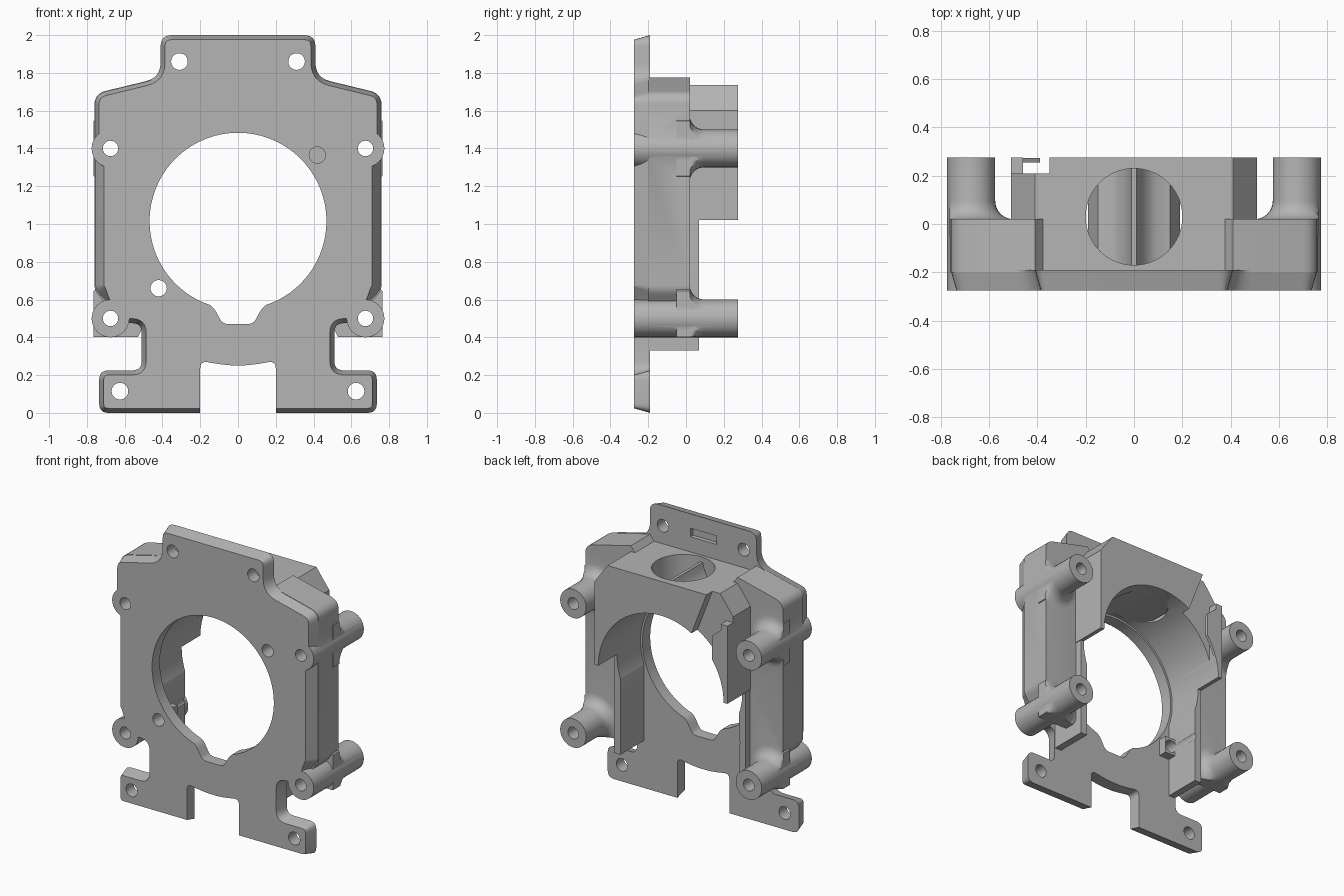
import bpy, bmesh, math
from mathutils import Vector

cube = bpy.data.objects.get("Cube")
if cube:
    bpy.data.objects.remove(cube, do_unlink=True)

grey = bpy.data.materials.new("light_grey")
grey.use_nodes = True
grey.diffuse_color = (0.46, 0.46, 0.46, 1)
grey.node_tree.nodes["Principled BSDF"].inputs["Base Color"].default_value = grey.diffuse_color

FRONT, BACK, REAR = -0.275, -0.19, 0.275
CENTRE = (0, 1.015)


def loft(name, rings):
    """Closed solid through matching rings of points."""
    bm = bmesh.new()
    loops = [[bm.verts.new(p) for p in ring] for ring in rings]
    n = len(loops[0])
    for a, b in zip(loops, loops[1:]):
        for i in range(n):
            j = (i + 1) % n
            bm.faces.new((a[i], a[j], b[j], b[i]))
    bm.faces.new(loops[0])
    bm.faces.new(loops[-1])
    bmesh.ops.recalc_face_normals(bm, faces=bm.faces)
    mesh = bpy.data.meshes.new(name)
    bm.to_mesh(mesh)
    bm.free()
    mesh.materials.append(grey)
    ob = bpy.data.objects.new(name, mesh)
    bpy.context.collection.objects.link(ob)
    return ob


def prism(name, pts, y0, y1):
    return loft(name, [[(x, y, z) for x, z in pts] for y in (y0, y1)])


def circle(c, r, n=32):
    return [(c[0] + r * math.cos(math.tau * i / n),
             c[1] + r * math.sin(math.tau * i / n)) for i in range(n)]


def rod(name, c, r, y0, y1, n=32):
    return prism(name, circle(c, r, n), y0, y1)


def box(name, x0, x1, y0, y1, z0, z1):
    return prism(name, [(x0, z0), (x1, z0), (x1, z1), (x0, z1)], y0, y1)


def flip(pts, s):
    return [(s * p[0], *p[1:]) for p in pts]


def symmetric(half):
    return half + flip(half, -1)[::-1]


def rounded(pts, steps=6):
    """Round each (x, z, radius) corner."""
    out = []
    for i, (x, z, r) in enumerate(pts):
        p = Vector((x, z))
        if r == 0:
            out.append((x, z))
            continue
        a = p + (Vector(pts[i - 1][:2]) - p).normalized() * r
        b = p + (Vector(pts[(i + 1) % len(pts)][:2]) - p).normalized() * r
        for k in range(steps + 1):
            t = k / steps
            q = a * (1 - t) ** 2 + p * 2 * t * (1 - t) + b * t * t
            out.append((q.x, q.y))
    return out


def inset(pts, amount):
    """Move a counter-clockwise outline inward; amount depends on the point."""
    out = []
    for i, q in enumerate(pts):
        p = Vector(q)
        d1 = (p - Vector(pts[i - 1])).normalized()
        d2 = (Vector(pts[(i + 1) % len(pts)]) - p).normalized()
        n1, n2 = Vector((-d1.y, d1.x)), Vector((-d2.y, d2.x))
        m = (n1 + n2) / max(0.4, 1 + n1.dot(n2))
        out.append(tuple(p + m * amount(p)))
    return out


def combine(target, operation, others):
    for ob in others:
        mod = target.modifiers.new(operation, 'BOOLEAN')
        mod.operation, mod.solver, mod.object = operation, 'EXACT', ob
        bpy.context.view_layer.objects.active = target
        bpy.ops.object.modifier_apply(modifier=mod.name)
        bpy.data.objects.remove(ob, do_unlink=True)


# Face plate with a tapered rim
half = [(0.735, 0, .05), (0.735, 0.225, .05), (0.51, 0.225, .05), (0.51, 0.475, .05),
        (0.61, 0.475, 0), (0.70, 0.59, 0), (0.76, 0.65, .03), (0.76, 1.39, 0),
        (0.76, 1.41, 0), (0.76, 1.69, .06), (0.41, 1.775, .08), (0.41, 2.0, .06)]
outline = rounded(symmetric(half))
rim = inset(outline, lambda p: 0.05 if abs(p.x) > 0.69 and 0.6 < p.y < 1.4 else 0.024)
plate = loft("face_plate", [[(x, FRONT, z) for x, z in rim], [(x, BACK, z) for x, z in outline]])
slot = symmetric([(0.2, -0.1, 0), (0.2, 0.275, .04), (0.1, 0.258, .03), (0.04, 0.252, 0)])
key = symmetric([(0.08, 0.47, .03), (0.13, 0.56, .03), (0.19, 0.6, 0), (0.1, 0.7, 0)])
cuts = [rod("bore_cut", CENTRE, 0.468, -0.5, 0.5, 96),
        prism("slot_cut", rounded(slot), -0.5, 0.5),
        prism("key_cut", rounded(key), -0.5, 0.5),
        box("latch_cut", -0.1, 0.1, BACK - 0.03, 0, 1.84, 1.9)]
for s in (1, -1):
    cuts += [rod("screw_cut", (s * 0.31, 1.86), 0.044, -0.5, 0.5),
             rod("screw_cut", (s * 0.625, 0.115), 0.044, -0.5, 0.5)]
combine(plate, 'DIFFERENCE', cuts)

# Arch block behind the plate, round a wider bore
START = -0.2
arch = symmetric([(0.51, 1.02), (0.51, 1.60), (0.41, 1.735)])
housing = prism("housing", arch, START, REAR)
gap = [(-0.22, 1.40), (-0.35, 1.735), (-0.36, 1.9), (-0.9, 1.9), (-0.9, 0.9), (-0.3, 0.9)]
combine(housing, 'DIFFERENCE', [prism("gap_cut", gap, 0.21, 0.4)])

# Side bodies and thin inner walls
side = [(0.46, 0.55, 0), (0.68, 0.55, 0), (0.76, 0.65, .03), (0.76, 1.69, .06),
        (0.41, 1.775, 0), (0.35, 1.70, 0), (0.40, 1.30, 0), (0.46, 1.1, 0)]
parts = []
for s in (1, -1):
    parts += [prism("side_body", rounded(flip(side, s)), START, 0.02),
              prism("inner_wall", flip([(0.455, 0.33), (0.505, 0.33), (0.505, 1.1), (0.455, 1.1)], s),
                    START, 0.07)]

# Hooked clip on the right-hand side
parts += [box("clip_wall", -0.51, -0.46, 0.15, REAR, 1.02, 1.56),
          prism("clip_lip", [(-0.505, 1.02), (-0.44, 1.02), (-0.39, 1.2), (-0.39, 1.46), (-0.505, 1.555)],
                0.255, REAR - 0.001)]
combine(housing, 'UNION', parts)
combine(housing, 'DIFFERENCE', [rod("inner_bore_cut", CENTRE, 0.482, -0.5, 0.5, 96)])

# Round window through the top
window = loft("window_cut", [[(x, y, z) for x, y in circle((0, 0.03), 0.2, 64)] for z in (1.4, 1.9)])
combine(housing, 'DIFFERENCE', [window])

# Screw posts with flared roots
posts = [(s * 0.675, z) for s in (1, -1) for z in (0.5, 1.4)]
for x, z in posts:
    rings = []
    for k in range(7):
        a = k / 6 * math.pi / 2
        r, y = 0.175 - 0.075 * math.sin(a), 0.095 - 0.075 * math.cos(a)
        rings.append([(max(-0.765, min(0.765, px)), y, max(0.402, pz))
                      for px, pz in circle((x, z), r)])
    rings.insert(0, [(px, -0.05, pz) for px, y, pz in rings[0]])
    combine(housing, 'UNION', [loft("post_root", rings),
                               rod("post", (x, z), 0.1, FRONT + 0.02, REAR)])
    combine(plate, 'UNION', [rod("post_front", (x, z), 0.1, FRONT, BACK)])

# Pin lug and the remaining holes
combine(housing, 'UNION', [box("pin_lug", -0.48, -0.375, START, -0.13, 0.6, 0.72)])
for ob in (plate, housing):
    combine(ob, 'DIFFERENCE', [rod("post_hole", p, 0.041, -0.5, 0.5) for p in posts])
    combine(ob, 'DIFFERENCE', [rod("pin_hole", (-0.42, 0.66), 0.043, -0.5, 0.5),
                               rod("blind_hole", (0.42, 1.365), 0.043, -0.5, -0.05)])

# Ridged floor under the window
floor = symmetric([(0.02, 1.5), (0.19, 1.47), (0.15, 1.56), (0.09, 1.57), (0.05, 1.60),
                   (0.02, 1.66), (0.01, 1.70)])
ridge = prism("window_floor", floor, -0.18, 0.24)

# Smooth curved surfaces, keep hard edges
bpy.ops.object.select_all(action='DESELECT')
for ob in (plate, housing, ridge):
    ob.select_set(True)
bpy.context.view_layer.objects.active = housing
bpy.ops.object.shade_smooth_by_angle(angle=math.radians(30))
